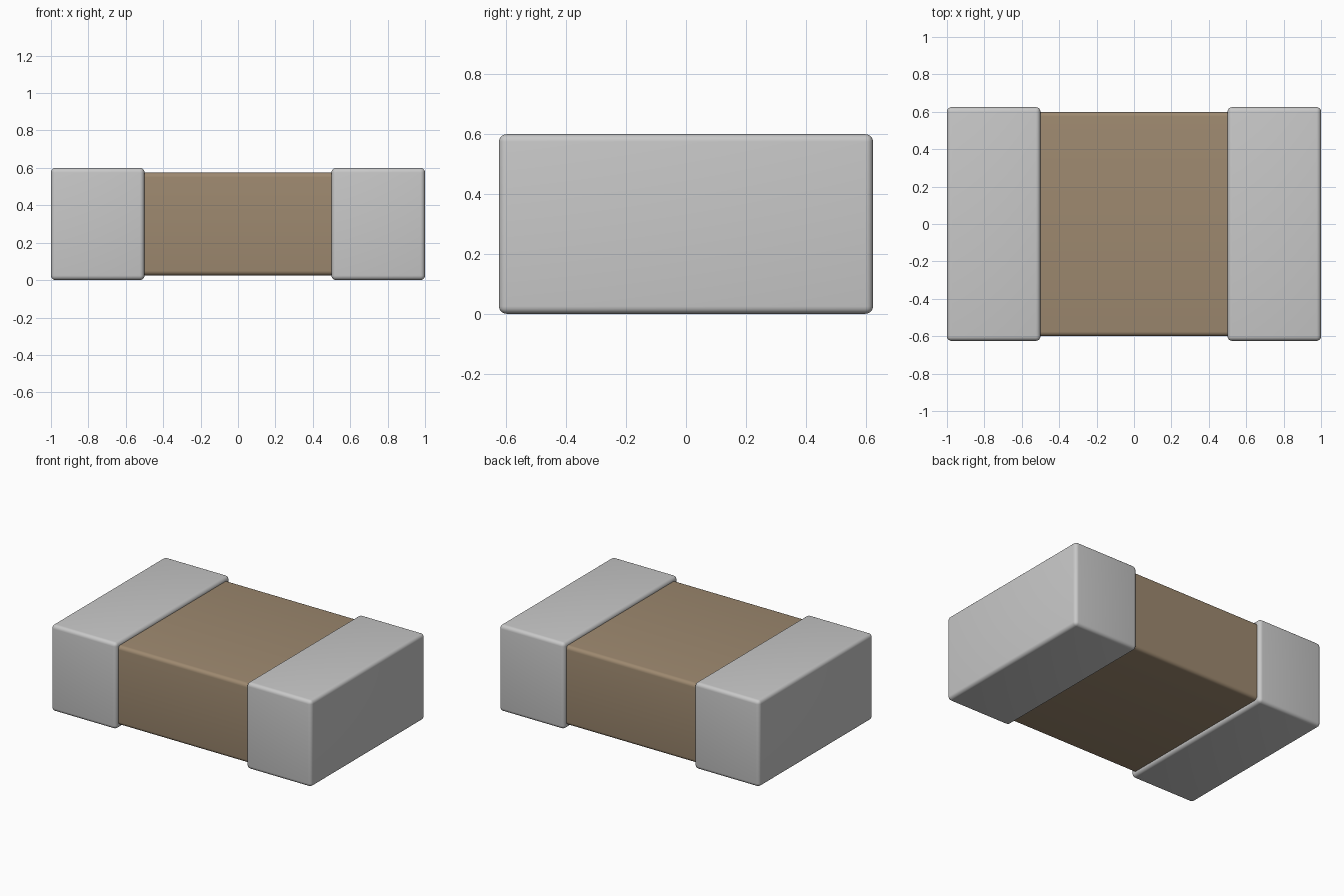
import bpy
import bmesh

cube = bpy.data.objects.get("Cube")
if cube:
    bpy.data.objects.remove(cube, do_unlink=True)


def material(name, rgb):
    m = bpy.data.materials.new(name)
    m.use_nodes = True
    m.diffuse_color = (*rgb, 1)
    m.node_tree.nodes["Principled BSDF"].inputs["Base Color"].default_value = (*rgb, 1)
    return m


def rounded_box(name, lo, hi, radius, mat, along_x_only=False):
    """Box from corner lo to corner hi with filleted edges."""
    bm = bmesh.new()
    bmesh.ops.create_cube(bm, size=1)
    for v in bm.verts:
        v.co = [(a + b) / 2 + c * (b - a) for a, b, c in zip(lo, hi, v.co)]
    edges = [e for e in bm.edges
             if not along_x_only or abs(e.verts[0].co.x - e.verts[1].co.x) > 0.01]
    bmesh.ops.bevel(bm, geom=edges, offset=radius, segments=5, profile=0.5,
                    affect='EDGES')
    bmesh.ops.recalc_face_normals(bm, faces=bm.faces)
    mesh = bpy.data.meshes.new(name)
    bm.to_mesh(mesh)
    bm.free()
    mesh.materials.append(mat)
    obj = bpy.data.objects.new(name, mesh)
    bpy.context.collection.objects.link(obj)
    bpy.ops.object.select_all(action='DESELECT')
    obj.select_set(True)
    bpy.context.view_layer.objects.active = obj
    bpy.ops.object.shade_smooth_by_angle(angle=0.6)
    return obj


metal = material("grey metal", (0.58, 0.58, 0.58))
ceramic = material("brown ceramic", (0.34, 0.25, 0.16))

# Ceramic block between the terminals, filleted along its length
rounded_box("ceramic_body", (-0.51, -0.6, 0.025), (0.51, 0.6, 0.575), 0.025,
            ceramic, along_x_only=True)

# Metal end terminals
for name, x0, x1 in (("left_terminal", 0.5, 1.0), ("right_terminal", -1.0, -0.5)):
    rounded_box(name, (x0, -0.625, 0), (x1, 0.625, 0.6), 0.025, metal)
